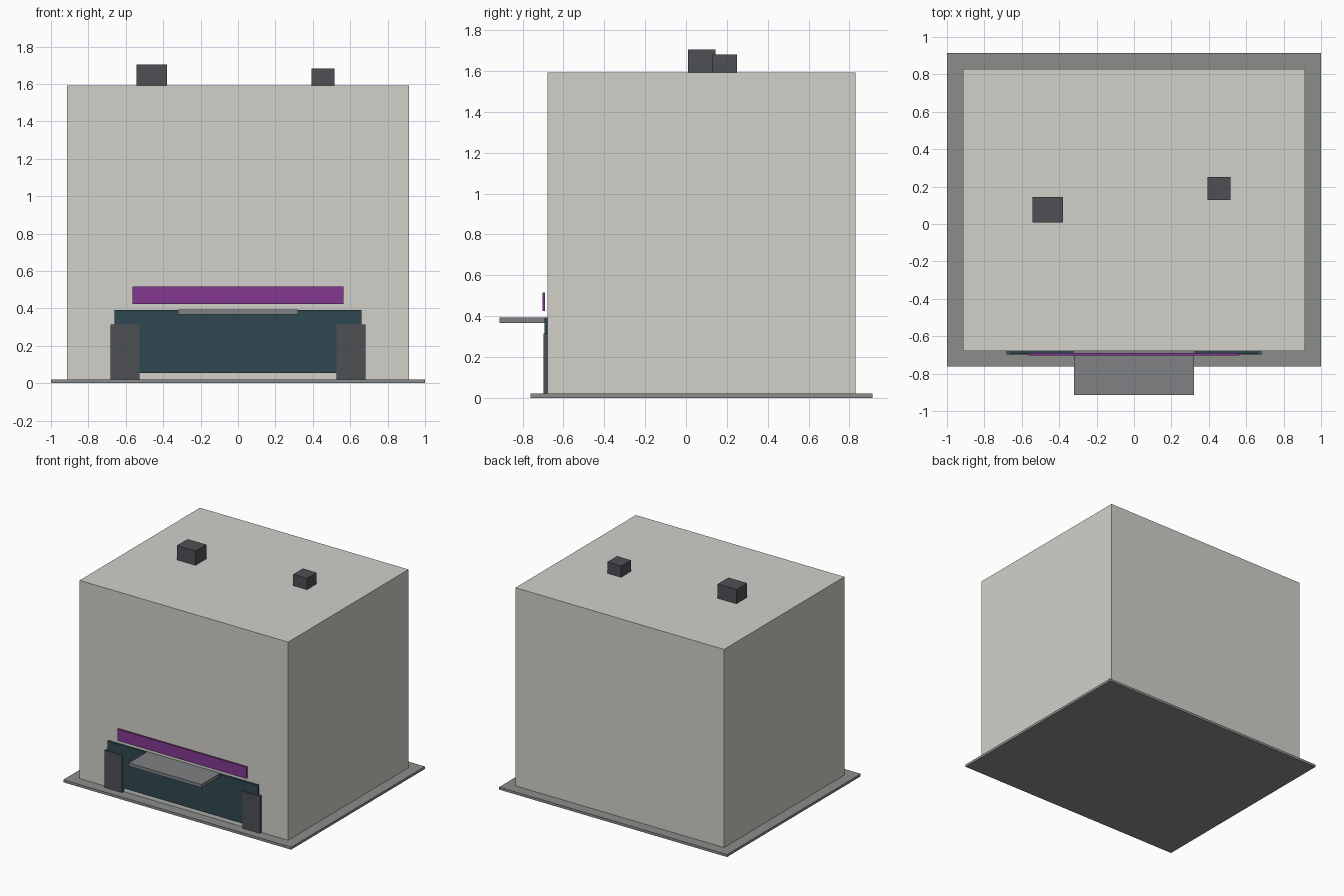
import bpy
import bmesh

if "Cube" in bpy.data.objects:
    bpy.data.objects.remove(bpy.data.objects["Cube"])


def material(name, rgb):
    m = bpy.data.materials.new(name)
    m.diffuse_color = (*rgb, 1)
    m.use_nodes = True
    m.node_tree.nodes["Principled BSDF"].inputs["Base Color"].default_value = m.diffuse_color
    return m


def box(name, x, y, z, mat):
    """Axis-aligned box from (min, max) ranges."""
    bm = bmesh.new()
    bmesh.ops.create_cube(bm, size=1)
    for v in bm.verts:
        v.co = [r[0] if c < 0 else r[1] for c, r in zip(v.co, (x, y, z))]
    me = bpy.data.meshes.new(name)
    bm.to_mesh(me)
    bm.free()
    me.materials.append(mat)
    ob = bpy.data.objects.new(name, me)
    bpy.context.collection.objects.link(ob)
    return ob


plaster = material("plaster", (0.64, 0.63, 0.59))
paving = material("paving", (0.26, 0.27, 0.26))
glass = material("dark_glass", (0.028, 0.065, 0.08))
purple = material("purple", (0.23, 0.04, 0.28))
dark = material("dark_grey", (0.075, 0.08, 0.09))
metal = material("canopy_grey", (0.21, 0.22, 0.23))

WALL = -0.678  # front wall plane

# Base slab and main block
box("pavement_slab", (-1, 1), (-0.762, 0.914), (0, 0.02), paving)
box("building_block", (-0.915, 0.915), (WALL, 0.83), (0.02, 1.592), plaster)

# Shopfront: window, side piers, sign band, canopy
box("shop_window", (-0.66, 0.66), (-0.694, WALL), (0.055, 0.392), glass)
for side, s in (("left", -1), ("right", 1)):
    box(side + "_pier", tuple(sorted((s * 0.527, s * 0.682))),
        (-0.699, WALL), (0.02, 0.315), dark)
box("sign_band", (-0.565, 0.565), (-0.703, -0.69), (0.424, 0.516), purple)
box("entrance_canopy", (-0.32, 0.32), (-0.914, WALL), (0.367, 0.393), metal)

# Rooftop units
box("large_roof_unit", (-0.543, -0.379), (0.009, 0.144), (1.592, 1.705), dark)
box("small_roof_unit", (0.394, 0.515), (0.129, 0.25), (1.592, 1.682), dark)
